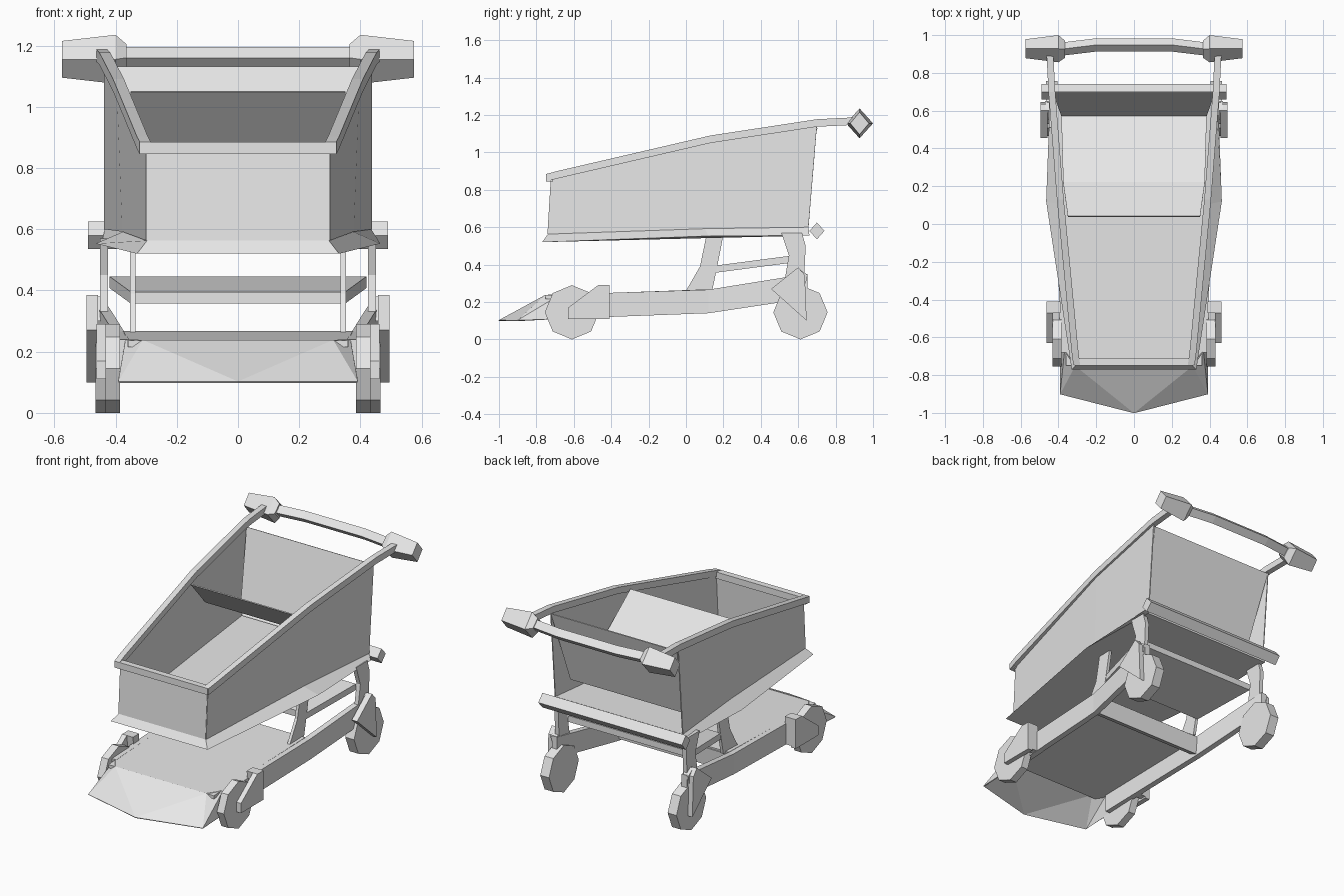
import bpy, bmesh, math

if "Cube" in bpy.data.objects:
    bpy.data.objects.remove(bpy.data.objects["Cube"])

grey = bpy.data.materials.new("light_grey")
grey.diffuse_color = (0.8, 0.8, 0.8, 1)
grey.use_nodes = True
grey.node_tree.nodes["Principled BSDF"].inputs["Base Color"].default_value = grey.diffuse_color


def make(name, verts, faces, mirror=False, thick=0):
    me = bpy.data.meshes.new(name)
    me.from_pydata([tuple(v) for v in verts], [], faces)
    bm = bmesh.new()
    bm.from_mesh(me)
    bmesh.ops.recalc_face_normals(bm, faces=bm.faces)
    bm.to_mesh(me)
    bm.free()
    ob = bpy.data.objects.new(name, me)
    bpy.context.collection.objects.link(ob)
    me.materials.append(grey)
    if thick:
        m = ob.modifiers.new("thickness", 'SOLIDIFY')
        m.thickness, m.offset = thick, 0
    if mirror:
        ob.modifiers.new("mirror", 'MIRROR')
    return ob


def loft(name, rings, mirror=False):
    """Capped skin through rings that have equal point counts."""
    n = len(rings[0])
    verts = [p for r in rings for p in r]
    faces = [[k * n + i, k * n + (i + 1) % n, (k + 1) * n + (i + 1) % n, (k + 1) * n + i]
             for k in range(len(rings) - 1) for i in range(n)]
    faces += [list(range(n))[::-1], list(range((len(rings) - 1) * n, len(rings) * n))]
    return make(name, verts, faces, mirror)


def plate(name, x0, x1, prof, mirror=True):
    """Side profile (y, z) extruded along x."""
    return loft(name, [[(x, y, z) for y, z in prof] for x in (x0, x1)], mirror)


def diamond(x, y, z, r, rz=None):
    rz = rz or r
    return [(x, y - r, z), (x, y, z + rz), (x, y + r, z), (x, y, z - rz)]


def rect(x, y, z, w, h):
    return [(x - w, y, z - h), (x + w, y, z - h), (x + w, y, z + h), (x - w, y, z + h)]


# basket walls: open sheets with slight thickness
bottom = [(.297, -.738, .563), (.375, .1, .592), (.435, .655, .60)]
top = [(.297, -.72, .86), (.393, .13, 1.06), (.435, .70, 1.145)]
make("basket_side", bottom + top, [[0, 1, 4, 3], [1, 2, 5, 4]], True, .006)
make("basket_front", [(-.297, -.738, .563), (.297, -.738, .563), (.297, -.72, .86), (-.297, -.72, .86)],
     [[0, 1, 2, 3]], thick=.006)
make("basket_rear_flap", [(-.385, .575, .69), (.385, .575, .69), (.43, .70, 1.13), (-.43, .70, 1.13)],
     [[0, 1, 2, 3]], thick=.006)

# child seat folded across the basket
make("child_seat", [(-.35, .04, 1.05), (.35, .04, 1.05), (.375, .22, .865), (-.375, .22, .865),
                    (-.385, .57, .69), (.385, .57, .69)], [[0, 1, 2, 3], [3, 2, 5, 4]], thick=.006)


# flared basket base
def outline(half):
    return half + [(-x, y, z) for x, y, z in reversed(half)]


loft("basket_base", [outline([(.33, -.77, .52), (.465, .12, .553), (.445, .66, .555)]), outline(bottom)])

# rim arms running back to the handle, and front rim
path = [(.303, -.746, .865), (.312, -.68, .882), (.39, .13, 1.07), (.435, .70, 1.157), (.445, .90, 1.167)]
loft("rim_arm", [rect(*p, .018, .02) for p in path], True)
loft("front_rim", [rect(0, y, .865, .316, .02) for y in (-.748, -.71)])

# handle bar and grips
loft("handle_bar", [diamond(x, y, 1.16, .035) for x, y in
                    ((-.39, .925), (-.2, .948), (.2, .948), (.39, .925))])
loft("handle_grip", [diamond(.365, .925, 1.16, .045), diamond(.40, .928, 1.155, .072, .08),
                     diamond(.575, .928, 1.155, .05, .06)], True)

# rear bumper bar
loft("rear_bumper", [diamond(x, .70, .58, .04, .045) for x in (-.49, .49)])

# lower chassis: rails, tray, cross bar and front scoop
rail = [(.355, -.68, .11, .24), (.372, .12, .14, .266), (.415, .55, .205, .335), (.425, .65, .235, .35)]
loft("chassis_rail", [[(x, y, z0), (x + .036, y, z0), (x + .036, y, z1), (x, y, z1)]
                      for x, y, z0, z1 in rail], True)
loft("lower_tray", [[(-w, y, z - .02), (w, y, z - .02), (w, y, z), (-w, y, z)]
                    for w, y, z in ((.36, -.75, .236), (.375, .12, .268))])
plate("cross_bar", -.375, .375, [(.07, .17), (.12, .15), (.13, .26), (.07, .255)], False)
make("front_scoop", [(-.31, -.75, .236), (.31, -.75, .236), (.365, -.67, .239), (.39, -.90, .10),
                     (0, -1, .10), (-.39, -.90, .10), (-.365, -.67, .239), (.388, -.67, .11), (-.388, -.67, .11)],
     [[0, 4, 1], [1, 4, 3], [0, 5, 4], [1, 3, 2], [0, 6, 5], [2, 3, 7], [6, 8, 5]], thick=.006)

# support posts between chassis and basket
plate("front_post", .335, .353, [(0, .26), (.14, .26), (.165, .38), (.20, .56), (.11, .56), (.075, .39)])
plate("rear_post", .424, .45, [(.53, .33), (.63, .30), (.64, .50), (.62, .57), (.51, .57), (.55, .45)])

# tilted shelf between the posts
loft("tilted_shelf", [[(-w, y, z), (w, y, z), (w, y, z + .038), (-w, y, z + .038)]
                      for w, y, z in ((.35, .16, .357), (.42, .55, .408))])

# wheel forks
fork = [(-.63, .11), (-.41, .11), (-.41, .29), (-.47, .29), (-.63, .17)]
plate("front_fork", .43, .462, fork)
plate("front_fork_mount", .388, .44, [(-.45, .12), (-.41, .12), (-.41, .29), (-.47, .29)])
rear = [(.645, .10), (.455, .27), (.60, .385), (.635, .345)]
plate("rear_fork", .458, .495, rear)
plate("rear_fork_mount", .43, .47, [(.53, .30), (.60, .38), (.65, .345), (.64, .30)])


# eight-sided wheels
def wheel(name, y, x0, x1, r=.145):
    plate(name, x0, x1, [(y + r * math.sin(i * math.pi / 4), r - r * math.cos(i * math.pi / 4))
                         for i in range(8)])


wheel("front_wheel", -.61, .385, .432)
wheel("rear_wheel", .612, .405, .465)
